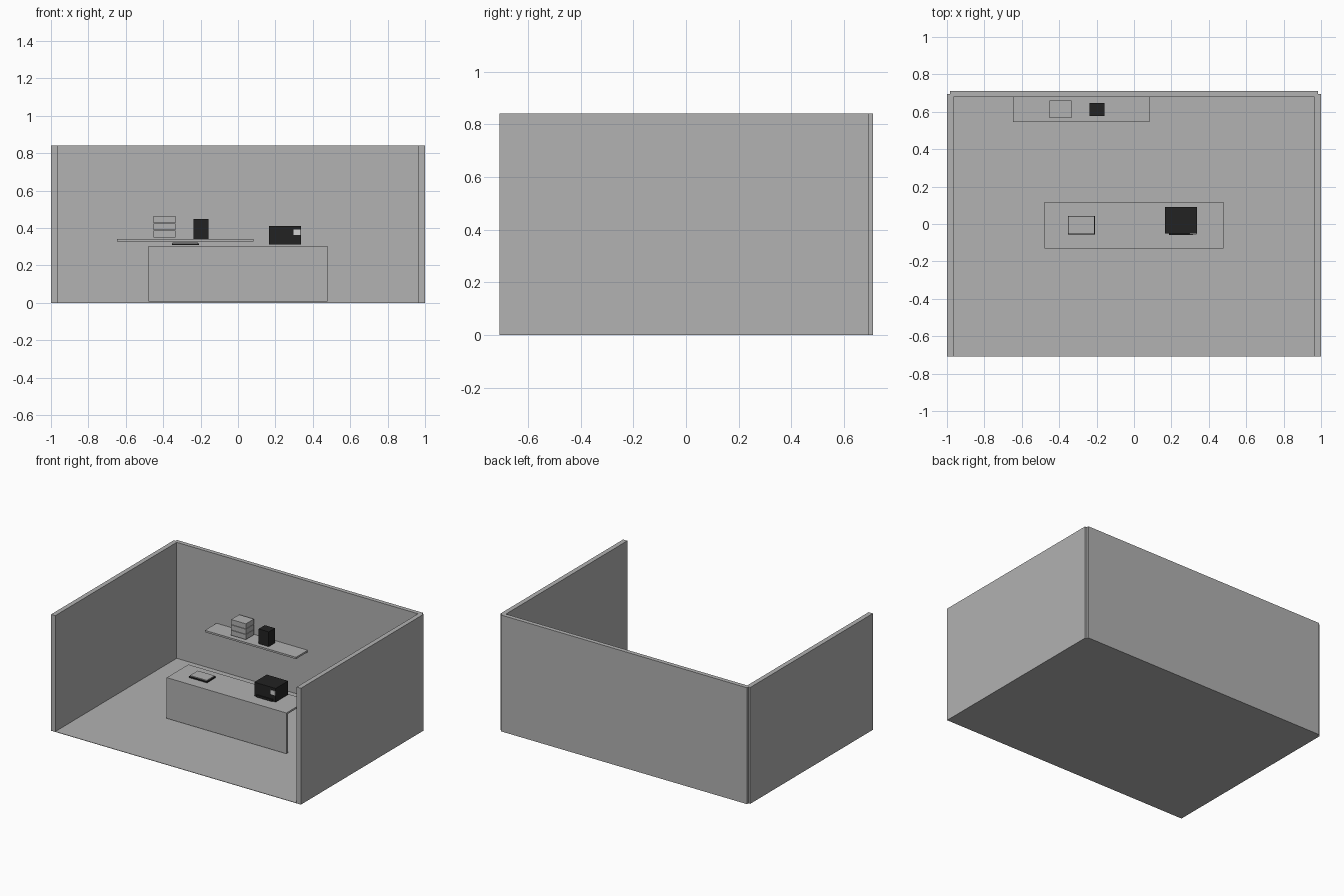
import bpy

if "Cube" in bpy.data.objects:
    bpy.data.objects.remove(bpy.data.objects["Cube"])


def material(name, value):
    m = bpy.data.materials.new(name)
    m.diffuse_color = (value, value, value, 1)
    m.use_nodes = True
    m.node_tree.nodes["Principled BSDF"].inputs["Base Color"].default_value = m.diffuse_color
    return m


GREY = material("mid grey", 0.445)
DARK = material("near black", 0.016)
LIGHT = material("pale grey", 0.65)


def box(name, x, y, z, mat):
    """Box from (min, max) ranges on each axis."""
    bpy.ops.mesh.primitive_cube_add(size=1)
    o = bpy.context.object
    o.name = name
    for v in o.data.vertices:
        v.co = [r[1] if c > 0 else r[0] for c, r in zip(v.co, (x, y, z))]
    o.data.materials.append(mat)
    return o


# Room shell, open at the front and top
H = 0.842
box("floor", (-0.985, 0.985), (-0.709, 0.692), (0, 0.003), GREY)
box("back_wall", (-0.985, 0.985), (0.679, 0.71), (0, H), GREY)
for side, a, b in (("left", -1, -0.966), ("right", 0.966, 1)):
    box(side + "_wall", (a, b), (-0.709, 0.694), (0, H), GREY)

# Counter: thin top with a front panel, open behind
box("counter_top", (-0.479, 0.479), (-0.131, 0.117), (0.29, 0.303), GREY)
box("counter_front", (-0.479, 0.479), (-0.131, -0.115), (0.008, 0.29), GREY)

# Wall shelf
box("shelf", (-0.647, 0.083), (0.545, 0.679), (0.329, 0.342), GREY)

# Stack of three cartons on the shelf
for i in range(3):
    z = 0.350 + i * 0.039
    box(f"carton_{i + 1}", (-0.452, -0.334), (0.567, 0.659), (z, z + 0.036), GREY)

# Two dark boxes stacked on the shelf
for i in range(2):
    z = 0.342 + i * 0.0535
    box(f"dark_box_{i + 1}", (-0.239, -0.158), (0.577, 0.648), (z, z + 0.0535), DARK)

# Countertop machine with tray and small display
box("machine_body", (0.166, 0.337), (-0.051, 0.092), (0.313, 0.412), DARK)
box("machine_tray", (0.187, 0.315), (-0.059, -0.051), (0.313, 0.328), DARK)
box("machine_display", (0.298, 0.335), (-0.055, -0.051), (0.362, 0.393), LIGHT)

# Flat tablet with a dark base
box("tablet_base", (-0.354, -0.209), (-0.056, 0.044), (0.308, 0.317), DARK)
box("tablet_plate", (-0.349, -0.214), (-0.051, 0.039), (0.317, 0.323), GREY)
